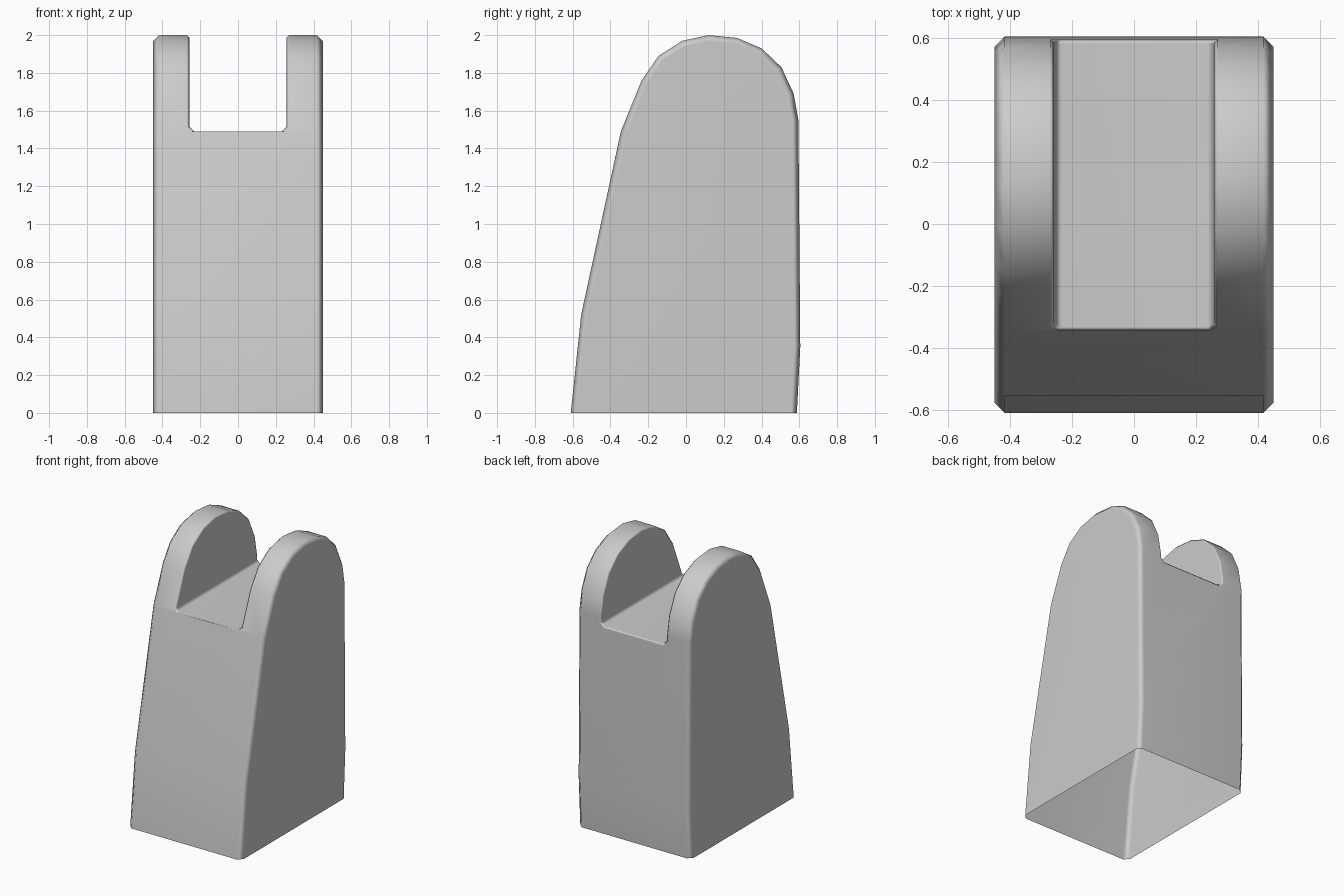
import bpy, bmesh
from math import radians

cube = bpy.data.objects.get("Cube")
if cube:
    bpy.data.objects.remove(cube)

grey = bpy.data.materials.new("plain grey")
grey.use_nodes = True
colour = (0.6, 0.6, 0.6, 1)
grey.diffuse_color = colour
grey.node_tree.nodes["Principled BSDF"].inputs["Base Color"].default_value = colour


def prism(name, outline, depth, bevel=0):
    """Extrude a closed outline, centred, along its first point's spare axis."""
    bm = bmesh.new()
    base = bm.faces.new([bm.verts.new(p) for p in outline])
    new = bmesh.ops.extrude_face_region(bm, geom=[base])["geom"]
    verts = [v for v in new if isinstance(v, bmesh.types.BMVert)]
    bmesh.ops.translate(bm, verts=verts, vec=depth)
    bmesh.ops.recalc_face_normals(bm, faces=bm.faces)
    if bevel:
        # chamfer both side rims, leaving the foot square
        rims = [e for e in bm.edges
                if abs(e.verts[0].co.x - e.verts[1].co.x) < 0.001
                and max(v.co.z for v in e.verts) > 0.001]
        bmesh.ops.bevel(bm, geom=rims, offset=bevel, segments=1, affect='EDGES')
    mesh = bpy.data.meshes.new(name)
    bm.to_mesh(mesh)
    bm.free()
    obj = bpy.data.objects.new(name, mesh)
    bpy.context.collection.objects.link(obj)
    return obj


# Body: sloping front, rounded top, nearly upright back
half = 0.45
profile = [(-0.61, 0), (-0.555, 0.52), (-0.345, 1.49), (-0.235, 1.76),
           (-0.145, 1.89), (-0.02, 1.97), (0.12, 2), (0.27, 1.985),
           (0.4, 1.93), (0.505, 1.83), (0.57, 1.69), (0.595, 1.55),
           (0.605, 0.35), (0.587, 0)]
body = prism("bracket_body", [(-half, y, z) for y, z in profile],
             (2 * half, 0, 0), 0.032)
body.data.materials.append(grey)

# Slot between the two rounded cheeks, with small corner fillets
w, floor, r = 0.258, 1.49, 0.025
right = [(w - r, floor), (w, floor + r), (w, 2.2)]
outline = right + [(-x, z) for x, z in reversed(right)]
slot = prism("slot_cutter", [(x, -1, z) for x, z in outline], (0, 2, 0))
slot.hide_render = True

bpy.context.view_layer.objects.active = body
body.select_set(True)
cut = body.modifiers.new("slot", 'BOOLEAN')
cut.operation = 'DIFFERENCE'
cut.solver = 'EXACT'
cut.object = slot
bpy.ops.object.modifier_apply(modifier=cut.name)
bpy.data.objects.remove(slot)

# Open underside
bm = bmesh.new()
bm.from_mesh(body.data)
under = [f for f in bm.faces if max(v.co.z for v in f.verts) < 0.001]
bmesh.ops.delete(bm, geom=under, context='FACES')
bm.to_mesh(body.data)
bm.free()

# Soft slot rim and smooth shading
rim = body.modifiers.new("rim", 'BEVEL')
rim.width = 0.012
rim.segments = 1
rim.limit_method = 'ANGLE'
rim.angle_limit = radians(60)
bpy.ops.object.modifier_apply(modifier=rim.name)
bpy.ops.object.shade_smooth_by_angle(angle=radians(65))
body.modifiers.new("flat_faces", 'WEIGHTED_NORMAL').keep_sharp = True
